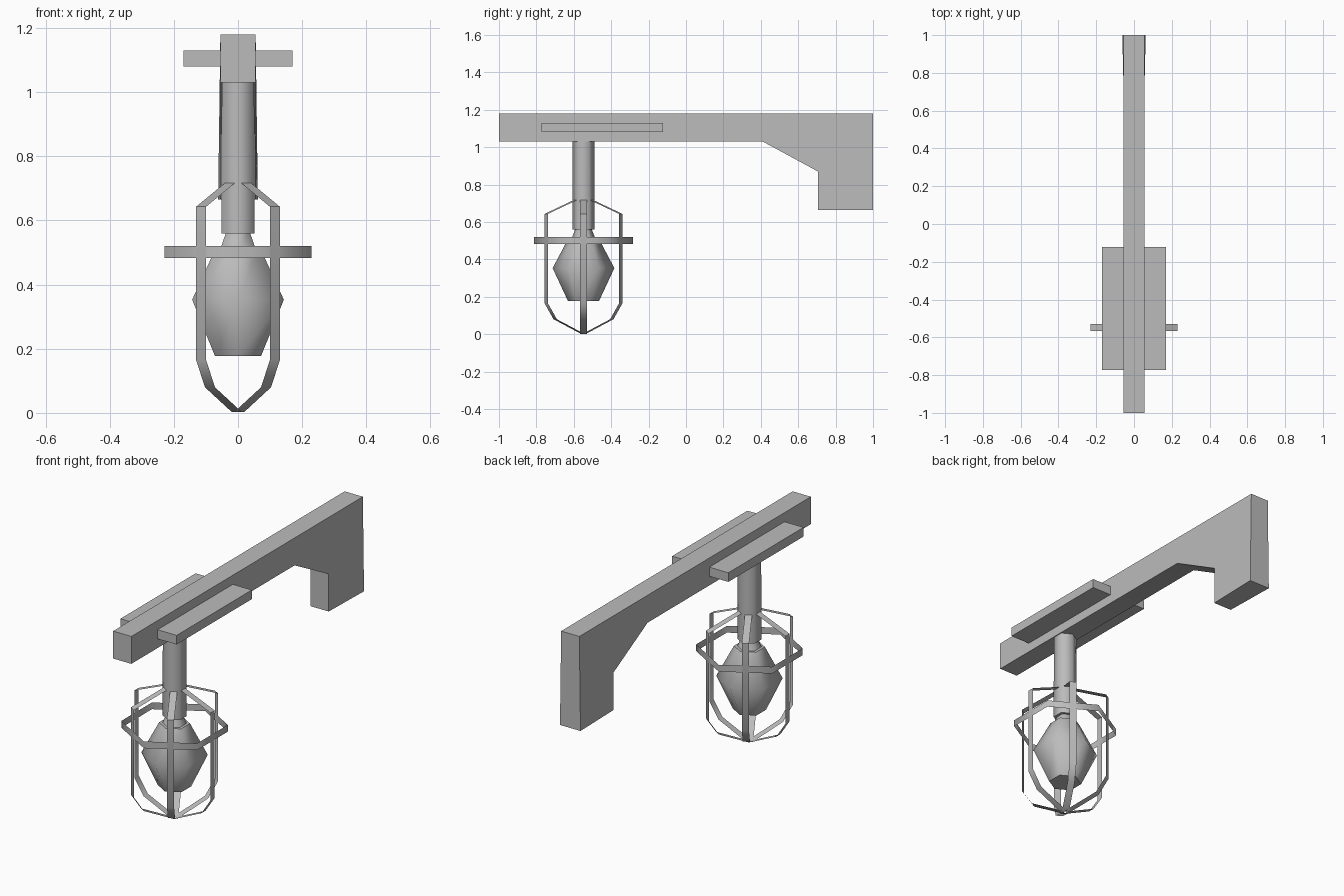
import bpy, bmesh, math
from mathutils import Vector, Matrix

cube = bpy.data.objects.get("Cube")
if cube:
    bpy.data.objects.remove(cube, do_unlink=True)

LAMP_Y = -0.548   # lamp axis
SIDES = 6

metal = bpy.data.materials.new("grey_metal")
metal.use_nodes = True
GREY = (0.5, 0.5, 0.5, 1)
metal.diffuse_color = GREY
metal.node_tree.nodes["Principled BSDF"].inputs["Base Color"].default_value = GREY


def finish(name, bm, angle=None, fix_normals=True):
    """Turn a bmesh into a named, shaded object."""
    if fix_normals:
        bmesh.ops.recalc_face_normals(bm, faces=bm.faces[:])
    mesh = bpy.data.meshes.new(name)
    bm.to_mesh(mesh)
    bm.free()
    mesh.materials.append(metal)
    obj = bpy.data.objects.new(name, mesh)
    bpy.context.collection.objects.link(obj)
    if angle:
        bpy.ops.object.select_all(action='DESELECT')
        obj.select_set(True)
        bpy.context.view_layer.objects.active = obj
        bpy.ops.object.shade_smooth_by_angle(angle=math.radians(angle))
    return obj


def lathe(name, profile, caps=True):
    """Six-sided turned part around the lamp axis, corners on the y axis."""
    bm = bmesh.new()
    rings = []
    for r, z in profile:
        ring = []
        for i in range(SIDES):
            a = math.radians(30) + math.tau * i / SIDES
            ring.append(bm.verts.new((r * math.cos(a), LAMP_Y + r * math.sin(a), z)))
        rings.append(ring)
    for low, high in zip(rings, rings[1:]):
        for i in range(SIDES):
            j = (i + 1) % SIDES
            bm.faces.new((low[i], low[j], high[j], high[i]))
    if caps:
        bm.faces.new(rings[0][::-1])
        bm.faces.new(rings[-1])
    return finish(name, bm, 65, fix_normals=caps)


# Wall bracket: side profile (y, z), flaring slightly at the foot
outline = [(-1, 1.03), (0.41, 1.03), (0.705, 0.87), (0.705, 0.665),
           (1, 0.665), (1, 1.18), (-1, 1.18)]
bm = bmesh.new()
left, right = [], []
for y, z in outline:
    half = 0.062 if y == 1 and z < 1 else 0.055
    left.append(bm.verts.new((half, y, z)))
    right.append(bm.verts.new((-half, y, z)))
bm.faces.new(left)
bm.faces.new(right[::-1])
for i in range(len(outline)):
    j = (i + 1) % len(outline)
    bm.faces.new((left[i], right[i], right[j], left[j]))
finish("bracket_arm", bm, 30)

# Flat cross plate through the arm
bm = bmesh.new()
bmesh.ops.create_cube(bm, size=1)
bmesh.ops.scale(bm, vec=(0.34, 0.65, 0.05), verts=bm.verts)
bmesh.ops.translate(bm, vec=(0, -0.448, 1.105), verts=bm.verts)
finish("cross_plate", bm)

# Hanging stem, bulb socket and bulb
lathe("stem", [(0.06, 0.56), (0.06, 0.7), (0.058, 1.04)])
lathe("bulb_socket", [(0.064, 0.51), (0.042, 0.565)])
lathe("bulb", [(0.083, 0.177), (0.165, 0.353), (0.077, 0.52)])

# Thin band around the cage
lathe("cage_ring", [(0.265, 0.483), (0.265, 0.52)], caps=False)

# Cage bars: one bent flat strip, repeated around the axis
strip = [(0.05, 0.717), (0.23, 0.643), (0.23, 0.165), (0.175, 0.08), (0.006, 0.002)]
for n in range(SIDES):
    bm = bmesh.new()
    turn = Matrix.Translation((0, LAMP_Y, 0)) @ Matrix.Rotation(math.tau * n / SIDES, 4, 'Z')
    pairs = [[bm.verts.new(turn @ Vector((r, side * 0.018, z))) for side in (-1, 1)]
             for r, z in strip]
    for a, b in zip(pairs, pairs[1:]):
        bm.faces.new((b[0], b[1], a[1], a[0]))
    finish(f"cage_bar_{n + 1}", bm, 65, fix_normals=False)
